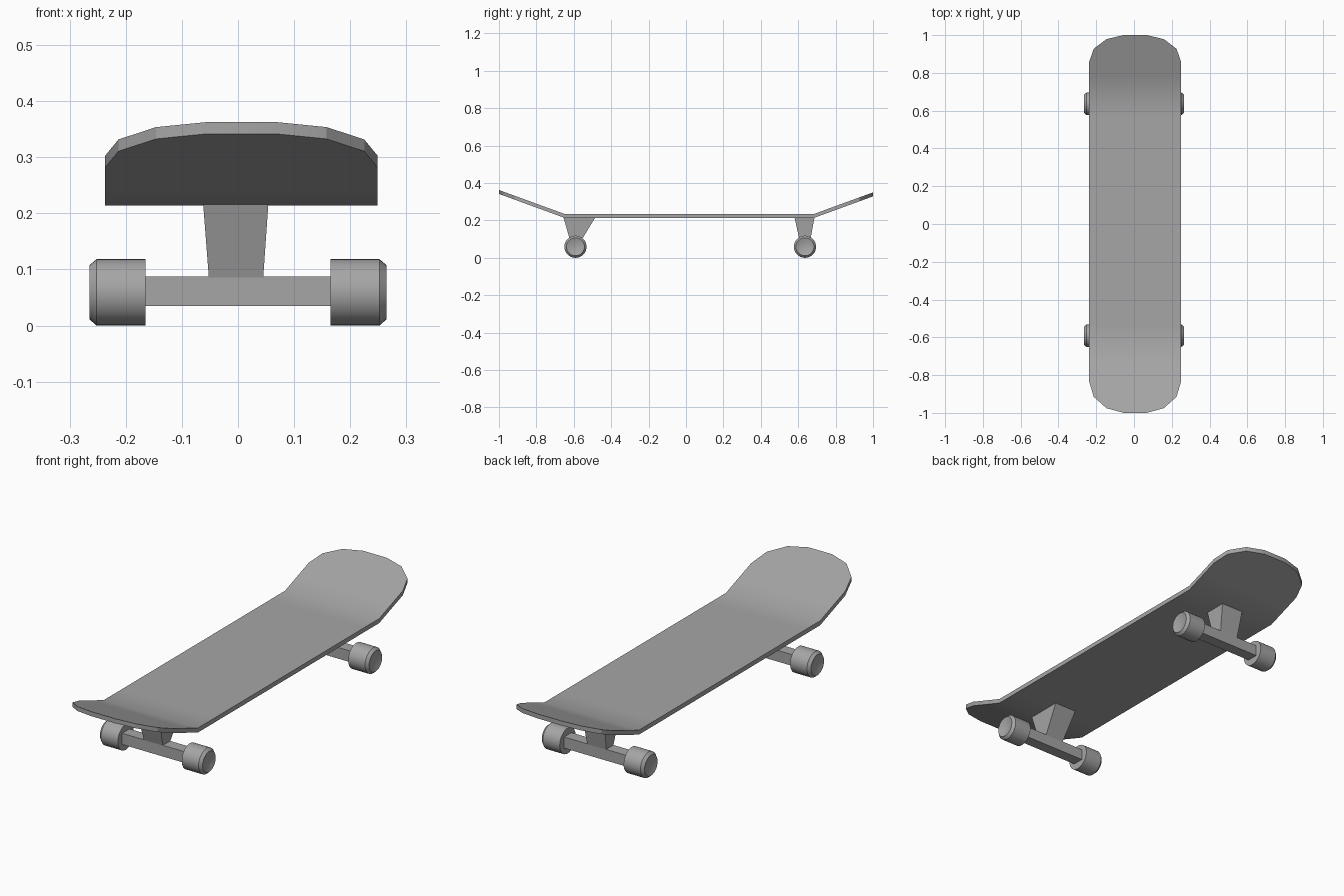
import bpy, bmesh, math

cube = bpy.data.objects.get("Cube")
if cube:
    bpy.data.objects.remove(cube)

grey = bpy.data.materials.new("mid_grey")
grey.use_nodes = True
COLOUR = (0.38, 0.38, 0.38, 1)
grey.diffuse_color = COLOUR
grey.node_tree.nodes["Principled BSDF"].inputs["Base Color"].default_value = COLOUR


def finish(name, bm, angle):
    """Turn a bmesh into a shaded object."""
    bmesh.ops.recalc_face_normals(bm, faces=bm.faces)
    mesh = bpy.data.meshes.new(name)
    bm.to_mesh(mesh)
    bm.free()
    mesh.materials.append(grey)
    obj = bpy.data.objects.new(name, mesh)
    bpy.context.collection.objects.link(obj)
    bpy.ops.object.select_all(action='DESELECT')
    obj.select_set(True)
    bpy.context.view_layer.objects.active = obj
    bpy.ops.object.shade_smooth_by_angle(angle=math.radians(angle))
    return obj


# Deck: rows of (y, half width), bent up at nose and tail
MID, THICK, FLAT = 0.006, 0.021, 0.235
FRONT_KINK, BACK_KINK, SLOPE = -0.65, 0.685, 0.365
W = 0.243
TIP = [(0, 0.061), (0.025, 0.152), (0.085, 0.219), (0.165, W)]


def deck_height(y):
    return FLAT + SLOPE * max(FRONT_KINK - y, y - BACK_KINK, 0)


rows = [(-1 + d, w) for d, w in TIP]
rows += [(y, W) for y in (-0.74, FRONT_KINK, -0.53, 0.57, BACK_KINK, 0.78)]
rows += [(1 - d * 0.85, w) for d, w in reversed(TIP)]

bm = bmesh.new()
loops = []
for y, w in rows:
    z = deck_height(y)
    corners = [(-w, z), (w, z), (w, z - THICK), (-w, z - THICK)]
    loops.append([bm.verts.new((MID + x, y, h)) for x, h in corners])
for a, b in zip(loops, loops[1:]):
    for i in range(4):
        j = (i + 1) % 4
        bm.faces.new((a[i], a[j], b[j], b[i]))
bm.faces.new(loops[0])
bm.faces.new(loops[-1])
finish("deck", bm, 25)


def block(bm, low, high):
    """Tapered block between two (x0, x1, y0, y1, z) rectangles."""
    rings = []
    for x0, x1, y0, y1, z in (low, high):
        rings.append([bm.verts.new((x, y, z)) for x, y in
                      ((x0, y0), (x1, y0), (x1, y1), (x0, y1))])
    a, b = rings
    for i in range(4):
        j = (i + 1) % 4
        bm.faces.new((a[i], a[j], b[j], b[i]))
    bm.faces.new(a)
    bm.faces.new(b)


# Trucks: tapered pillar above a square axle
def truck(name, axle_y, top_y0, top_y1):
    y0, y1 = axle_y - 0.027, axle_y + 0.027
    bm = bmesh.new()
    block(bm, (-0.052, 0.045, y0, y1, 0.086), (-0.062, 0.054, top_y0, top_y1, 0.216))
    block(bm, (-0.17, 0.17, y0, y1, 0.035), (-0.17, 0.17, y0, y1, 0.087))
    finish(name, bm, 20)


# Wheels: lathed profile of (x, radius) with a chamfer and dished outer face
RADIUS = 0.0593
PROFILE = [(0.165, 0), (0.165, RADIUS), (0.252, RADIUS), (0.265, 0.048),
           (0.263, 0.041), (0.258, 0.022), (0.256, 0)]


def wheel(name, side, y):
    bm = bmesh.new()
    verts = [bm.verts.new((side * x, y, RADIUS + r)) for x, r in PROFILE]
    edges = [bm.edges.new(p) for p in zip(verts, verts[1:])]
    bmesh.ops.spin(bm, geom=verts + edges, cent=(0, y, RADIUS), axis=(1, 0, 0),
                   angle=2 * math.pi, steps=32, use_merge=False)
    bmesh.ops.remove_doubles(bm, verts=bm.verts, dist=0.0001)
    finish(name, bm, 30)


for end, axle_y, top_y0, top_y1 in (("front", -0.591, -0.655, -0.485),
                                    ("back", 0.636, 0.58, 0.687)):
    truck(end + "_truck", axle_y, top_y0, top_y1)
    wheel(end + "_left_wheel", 1, axle_y)
    wheel(end + "_right_wheel", -1, axle_y)
